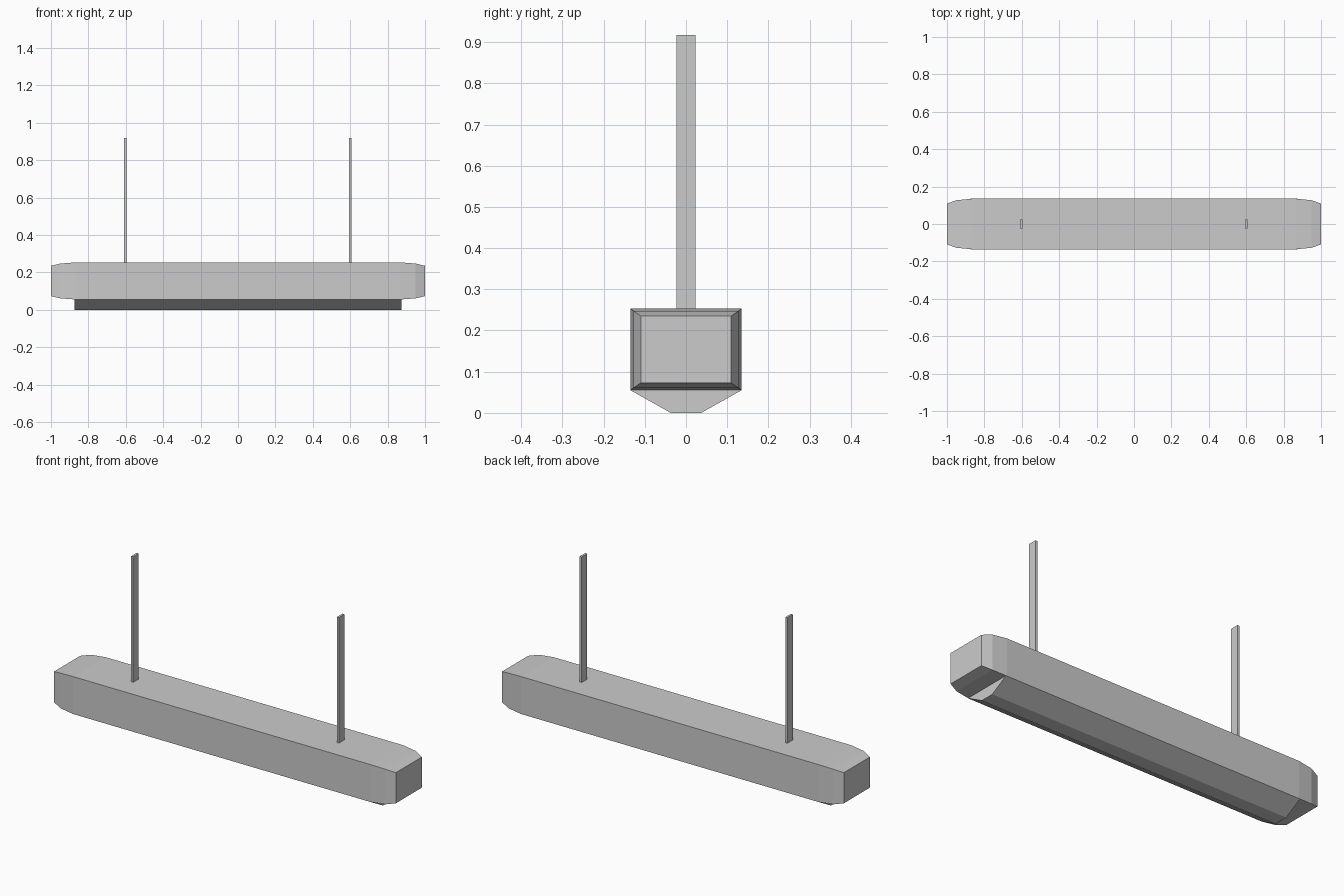
import bpy, bmesh

if "Cube" in bpy.data.objects:
    bpy.data.objects.remove(bpy.data.objects["Cube"])


def loft(name, rings):
    """Join equal-length rings of points into a closed, capped solid."""
    bm = bmesh.new()
    loops = [[bm.verts.new(p) for p in ring] for ring in rings]
    n = len(loops[0])
    for a, b in zip(loops, loops[1:]):
        for i in range(n):
            j = (i + 1) % n
            bm.faces.new((a[i], a[j], b[j], b[i]))
    bm.faces.new(loops[0])
    bm.faces.new(loops[-1])
    bmesh.ops.recalc_face_normals(bm, faces=bm.faces)
    mesh = bpy.data.meshes.new(name)
    bm.to_mesh(mesh)
    bm.free()
    obj = bpy.data.objects.new(name, mesh)
    bpy.context.collection.objects.link(obj)
    return obj


def rect(x, hy, hz, zc=0.154):
    return [(x, -hy, zc - hz), (x, hy, zc - hz), (x, hy, zc + hz), (x, -hy, zc + hz)]


# Housing: long box whose ends taper in two steps
half = [(0.87, 0.135, 0.099), (0.95, 0.127, 0.093), (1.0, 0.109, 0.081)]
sections = [(-x, y, z) for x, y, z in reversed(half)] + half
loft("lamp_housing", [rect(*s) for s in sections])

# Diffuser: trapezoid strip under the housing
profile = [(-0.037, 0.0), (0.037, 0.0), (0.135, 0.055), (-0.135, 0.055)]
loft("lower_diffuser", [[(x, y, z) for y, z in profile] for x in (-0.875, 0.875)])

# Hanging straps: thin flat bars
for side, x in (("left", -0.603), ("right", 0.6)):
    loft(side + "_hanging_strap",
         [rect(x + dx, 0.023, 0.332, 0.585) for dx in (-0.006, 0.006)])
